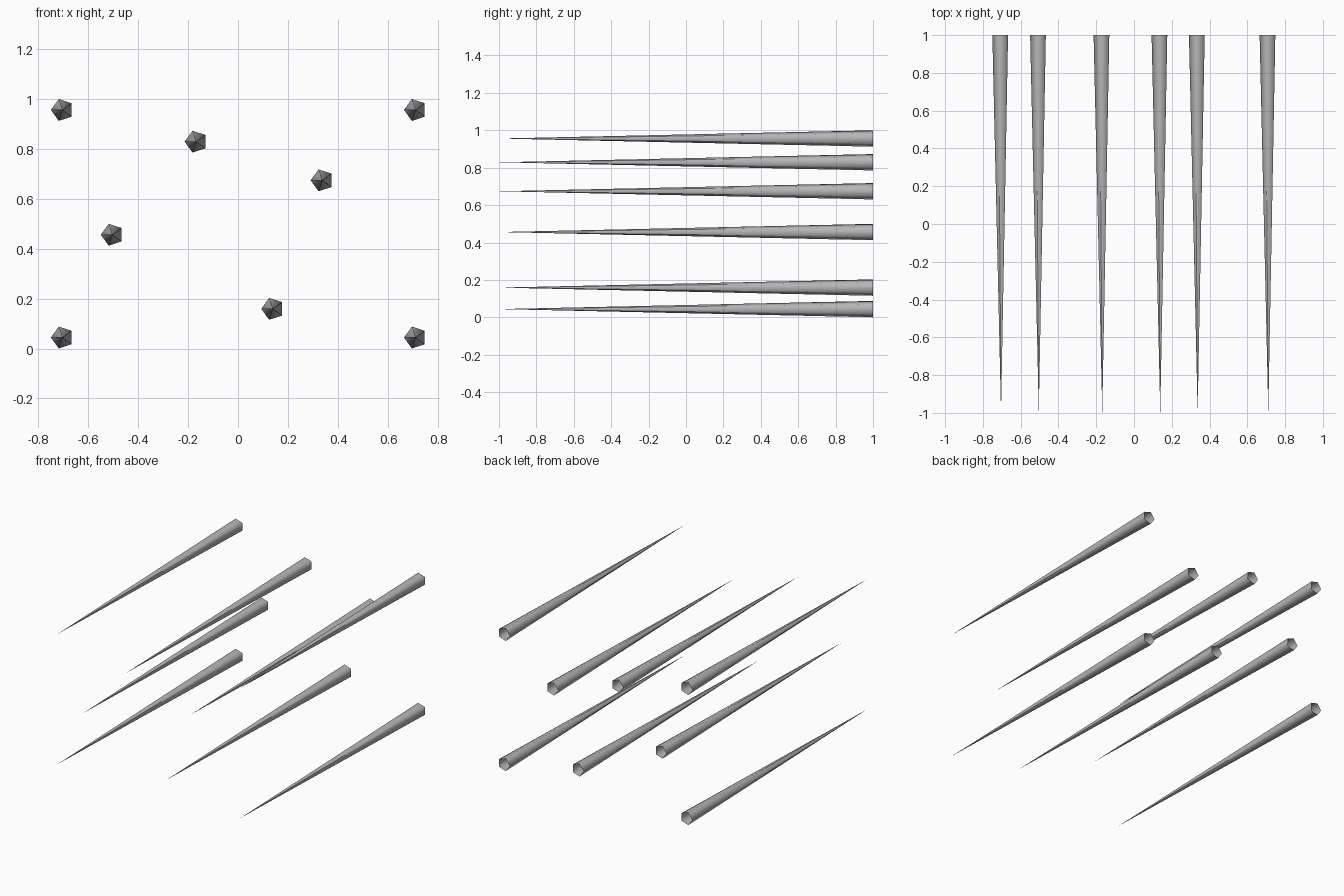
import bpy, bmesh, math

if "Cube" in bpy.data.objects:
    bpy.data.objects.remove(bpy.data.objects["Cube"])

# Single plain colour
metal = bpy.data.materials.new("grey_metal")
metal.diffuse_color = (0.47, 0.47, 0.47, 1)
metal.use_nodes = True
metal.node_tree.nodes["Principled BSDF"].inputs["Base Color"].default_value = metal.diffuse_color

RADIUS, SIDES = 0.046, 5
# Spike centres (x, z): four corners, then the scattered inner ones
SPIKES = [(x, z) for x in (-0.704, 0.711) for z in (0.044, 0.956)]
SPIKES += [(-0.168, 0.829), (0.337, 0.674), (-0.504, 0.456), (0.139, 0.159)]


def add_spike(name, x, z):
    """Open-backed five-sided spike, pointing to the front."""
    bm = bmesh.new()
    ring = []
    for i in range(SIDES):
        a = math.pi + i * math.tau / SIDES
        ring.append(bm.verts.new((x + RADIUS * math.cos(a), 1, z + RADIUS * math.sin(a))))
    for i in range(SIDES):
        # Each side keeps its own tip point, so the shading stays even to the tip
        tip = bm.verts.new((x, -1, z))
        face = bm.faces.new((tip, ring[(i + 1) % SIDES], ring[i]))
        face.smooth = True
    # Make sure the sides face away from the spike's axis
    bm.normal_update()
    f = bm.faces[:][0]
    c = f.calc_center_median()
    if f.normal.x * (c.x - x) + f.normal.z * (c.z - z) < 0:
        bmesh.ops.reverse_faces(bm, faces=bm.faces[:])
    mesh = bpy.data.meshes.new(name)
    bm.to_mesh(mesh)
    bm.free()
    mesh.materials.append(metal)
    bpy.context.collection.objects.link(bpy.data.objects.new(name, mesh))


for n, (x, z) in enumerate(SPIKES, 1):
    add_spike(f"spike_{n}", x, z)
